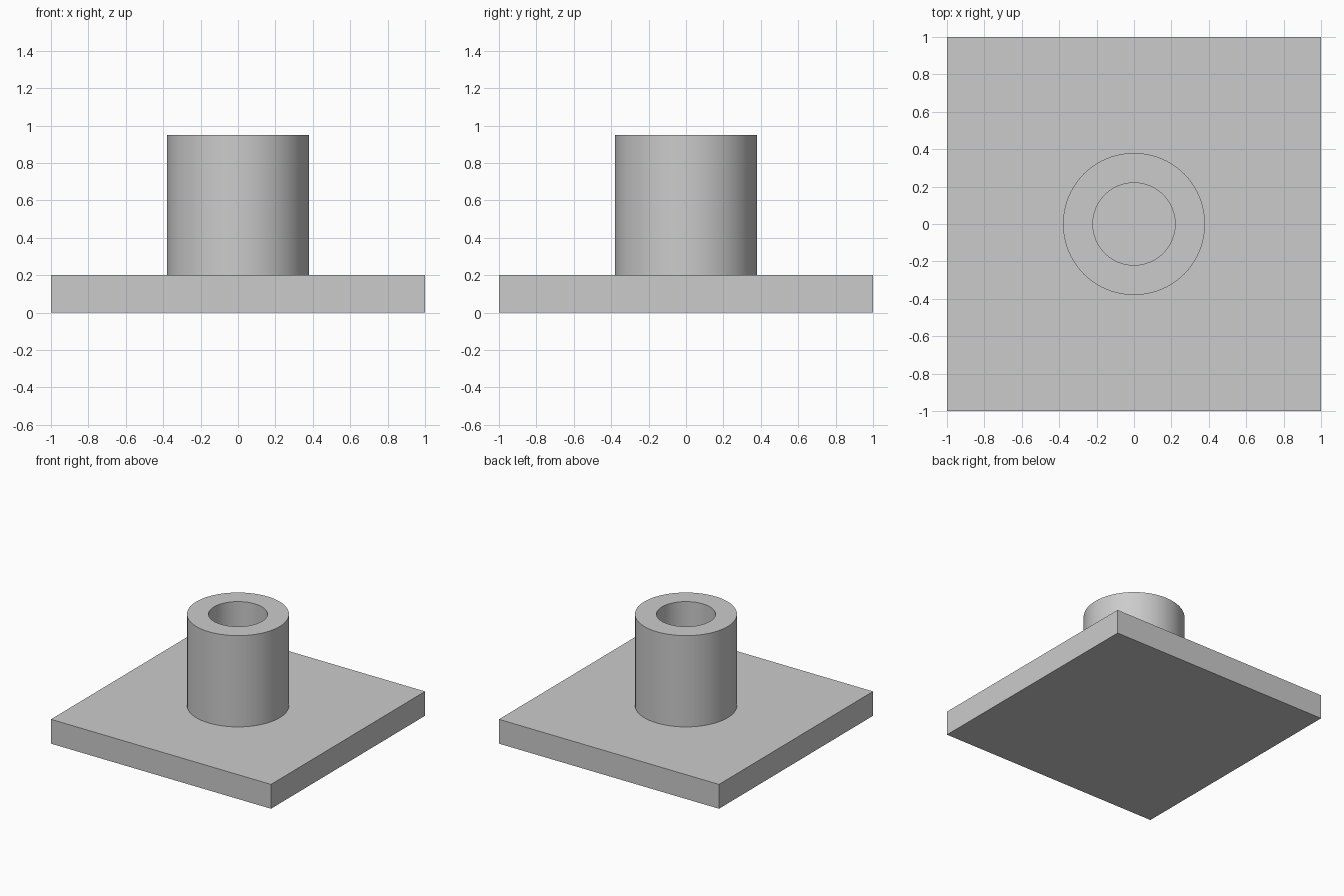
import bpy, bmesh, math
from mathutils import Matrix, Vector

default = bpy.data.objects.get("Cube")
if default:
    bpy.data.objects.remove(default, do_unlink=True)

PLATE_SIZE, PLATE_TOP = 2.0, 0.2
TUBE_TOP, OUTER_R, INNER_R = 0.95, 0.38, 0.22
SEGMENTS = 64

grey = bpy.data.materials.new("light_grey")
grey.use_nodes = True
colour = (0.6, 0.6, 0.6, 1)
grey.diffuse_color = colour
grey.node_tree.nodes["Principled BSDF"].inputs["Base Color"].default_value = colour


def add_object(name, bm):
    bmesh.ops.recalc_face_normals(bm, faces=bm.faces[:])
    mesh = bpy.data.meshes.new(name)
    bm.to_mesh(mesh)
    bm.free()
    mesh.materials.append(grey)
    obj = bpy.data.objects.new(name, mesh)
    bpy.context.collection.objects.link(obj)
    return obj


# Square base plate
bm = bmesh.new()
bmesh.ops.create_cube(bm, size=1)
bmesh.ops.scale(bm, vec=(PLATE_SIZE, PLATE_SIZE, PLATE_TOP), verts=bm.verts[:])
bmesh.ops.translate(bm, vec=(0, 0, PLATE_TOP / 2), verts=bm.verts[:])
add_object("base_plate", bm)

# Hollow round post: a wall profile spun around the vertical axis
bm = bmesh.new()
profile = [(INNER_R, PLATE_TOP), (INNER_R, TUBE_TOP),
           (OUTER_R, TUBE_TOP), (OUTER_R, PLATE_TOP)]
verts = [bm.verts.new((r, 0, z)) for r, z in profile]
edges = [bm.edges.new(pair) for pair in zip(verts, verts[1:])]
bmesh.ops.spin(bm, geom=verts + edges, cent=(0, 0, 0), axis=(0, 0, 1),
               angle=math.tau, steps=SEGMENTS, use_merge=True)
bmesh.ops.remove_doubles(bm, verts=bm.verts[:], dist=0.0001)

# Orient each face away from the middle of the wall
for face in bm.faces:
    face.normal_update()
    c = face.calc_center_median()
    middle = Vector((c.x, c.y, 0)).normalized() * (OUTER_R + INNER_R) / 2
    middle.z = (PLATE_TOP + TUBE_TOP) / 2
    if face.normal.dot(c - middle) < 0:
        face.normal_flip()
mesh = bpy.data.meshes.new("hollow_post")
bm.to_mesh(mesh)
bm.free()
mesh.materials.append(grey)
post = bpy.data.objects.new("hollow_post", mesh)
bpy.context.collection.objects.link(post)

# Smooth walls with sharp rims
bpy.ops.object.select_all(action="DESELECT")
post.select_set(True)
bpy.context.view_layer.objects.active = post
bpy.ops.object.shade_smooth_by_angle(angle=math.radians(30))
